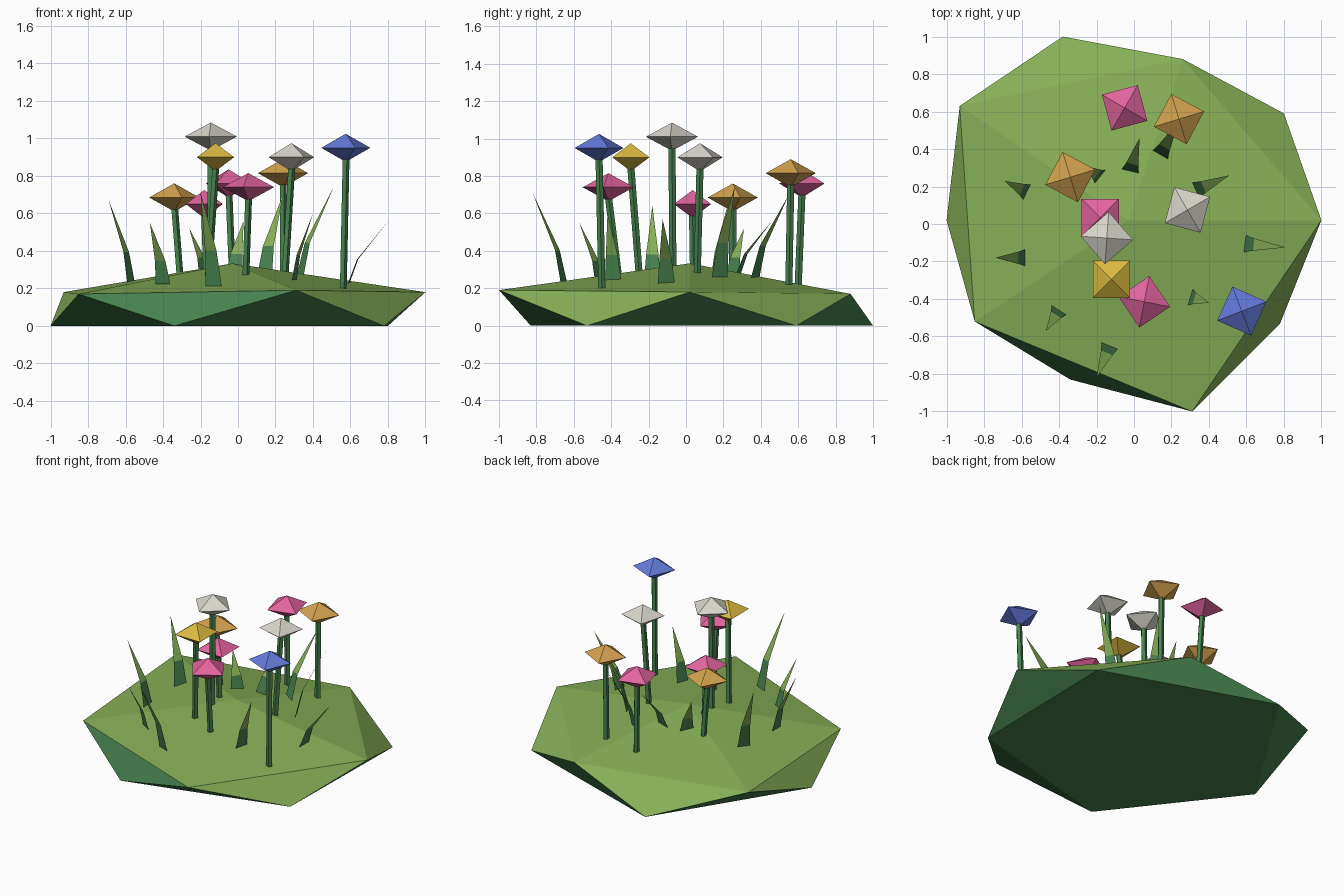
import bpy, bmesh, math
from mathutils import Vector

cube = bpy.data.objects.get("Cube")
if cube:
    bpy.data.objects.remove(cube, do_unlink=True)


def material(name, hex_code):
    def linear(c):
        return c / 12.92 if c <= 0.04045 else ((c + 0.055) / 1.055) ** 2.4
    rgb = [linear(int(hex_code[i:i + 2], 16) / 255) for i in (0, 2, 4)]
    mat = bpy.data.materials.new(name)
    mat.use_nodes = True
    mat.diffuse_color = (*rgb, 1)
    mat.node_tree.nodes["Principled BSDF"].inputs["Base Color"].default_value = (*rgb, 1)
    return mat


grass = material("grass green", "87AF57")
leaf = material("deep green", "47824F")
petals = {
    "white": material("petal white", "D9D6CC"),
    "yellow": material("petal yellow", "DBB940"),
    "orange": material("petal orange", "D4A350"),
    "pink": material("petal pink", "E2649E"),
    "blue": material("petal blue", "647ADB"),
}


def add_object(name, bm, *mats):
    mesh = bpy.data.meshes.new(name)
    bm.to_mesh(mesh)
    bm.free()
    for mat in mats:
        mesh.materials.append(mat)
    obj = bpy.data.objects.new(name, mesh)
    bpy.context.collection.objects.link(obj)
    return obj


def ground(x, y):
    return 0.325 - 0.16 * math.hypot(x, y)


# Faceted mound: peak, upper rim and staggered lower rim
peak = (-0.03, 0.02, 0.333)
upper = [(-0.93, 0.63, 0.18), (-0.85, -0.52, 0.17), (0.31, -1, 0.19),
         (1, 0.02, 0.18), (0.26, 0.88, 0.17)]
lower = [(-1, 0.02, 0), (-0.34, -0.83, 0), (0.78, -0.53, 0),
         (0.80, 0.59, 0), (-0.38, 1, 0)]
bm = bmesh.new()
for co in [peak, *upper, *lower]:
    bm.verts.new(co)
bmesh.ops.convex_hull(bm, input=bm.verts[:])
bmesh.ops.recalc_face_normals(bm, faces=bm.faces[:])
for face in bm.faces:
    face.normal_update()
    face.material_index = 0 if face.normal.z > 0.48 else 1
add_object("mound", bm, grass, leaf)


def stem(name, base, top, radius=0.02, sides=5):
    bm = bmesh.new()
    rings = []
    for center in (base, top):
        rings.append([bm.verts.new((center[0] + radius * math.cos(math.tau * i / sides),
                                    center[1] + radius * math.sin(math.tau * i / sides),
                                    center[2])) for i in range(sides)])
    for i in range(sides):
        j = (i + 1) % sides
        bm.faces.new((rings[0][i], rings[0][j], rings[1][j], rings[1][i]))
    bm.faces.new(rings[0][::-1])
    bm.faces.new(rings[1])
    add_object(name, bm, leaf)


def blossom(name, center, turn, mat, radius=0.14, rise=0.075):
    x, y, z = center
    bm = bmesh.new()
    tips = [bm.verts.new((x, y, z + s * rise)) for s in (1, -1)]
    ring = [bm.verts.new((x + radius * math.cos(math.radians(turn + 90 * i)),
                          y + radius * math.sin(math.radians(turn + 90 * i)), z))
            for i in range(4)]
    for i in range(4):
        j = (i + 1) % 4
        bm.faces.new((ring[i], ring[j], tips[0]))
        bm.faces.new((ring[j], ring[i], tips[1]))
    add_object(name, bm, mat)


# Flowers: colour, head centre, turn in degrees, stem foot
flowers = [
    ("pink", (-0.05, 0.62, 0.76), 60, (-0.03, 0.60)),
    ("orange", (0.24, 0.56, 0.815), 17, (0.24, 0.55)),
    ("orange", (-0.34, 0.25, 0.685), 17, (-0.31, 0.25)),
    ("pink", (-0.18, 0.035, 0.65), 45, (-0.17, 0.04)),
    ("white", (-0.145, -0.075, 1.01), -4, (-0.15, -0.07)),
    ("white", (0.285, 0.075, 0.90), 30, (0.25, 0.06)),
    ("yellow", (-0.12, -0.295, 0.90), 45, (-0.16, -0.25)),
    ("pink", (0.055, -0.415, 0.74), -11, (0.04, -0.36)),
    ("blue", (0.575, -0.465, 0.95), 21, (0.56, -0.45)),
]
for n, (color, head, turn, foot) in enumerate(flowers, 1):
    stem(f"stem_{n}", (*foot, ground(*foot) - 0.01), (head[0], head[1], head[2] - 0.05))
    blossom(f"blossom_{n}", head, turn, petals[color])


# Grass blades: dark lower strip bending into a light pointed tip
def blade(name, foot, tip):
    base = Vector((*foot, ground(*foot) - 0.005))
    tip = Vector(tip)
    lean = tip - base
    across = Vector((-lean.y, lean.x, 0)).normalized()
    bend = base + Vector((lean.x * 0.22, lean.y * 0.22, lean.z * 0.38))
    bm = bmesh.new()
    a, b = (bm.verts.new(base + across * s * 0.046) for s in (1, -1))
    c, d = (bm.verts.new(bend + across * s * 0.033) for s in (-1, 1))
    bm.faces.new((a, b, c, d)).material_index = 1
    bm.faces.new((d, c, bm.verts.new(tip)))
    add_object(name, bm, grass, leaf)


blades = [
    ((-0.57, 0.17), (-0.69, 0.23, 0.67)),
    ((-0.58, -0.18), (-0.74, -0.18, 0.64)),
    ((-0.13, -0.65), (-0.20, -0.82, 0.71)),
    ((-0.40, -0.46), (-0.47, -0.57, 0.55)),
    ((0.30, -0.39), (0.40, -0.42, 0.60)),
    ((0.33, 0.18), (0.51, 0.26, 0.74)),
    ((-0.02, 0.28), (0.03, 0.46, 0.56)),
    ((0.14, 0.37), (0.24, 0.55, 0.70)),
    ((-0.18, 0.25), (-0.26, 0.31, 0.52)),
    ((0.59, -0.105), (0.81, -0.125, 0.57)),
]
for n, (foot, tip) in enumerate(blades, 1):
    blade(f"grass_blade_{n}", foot, tip)
